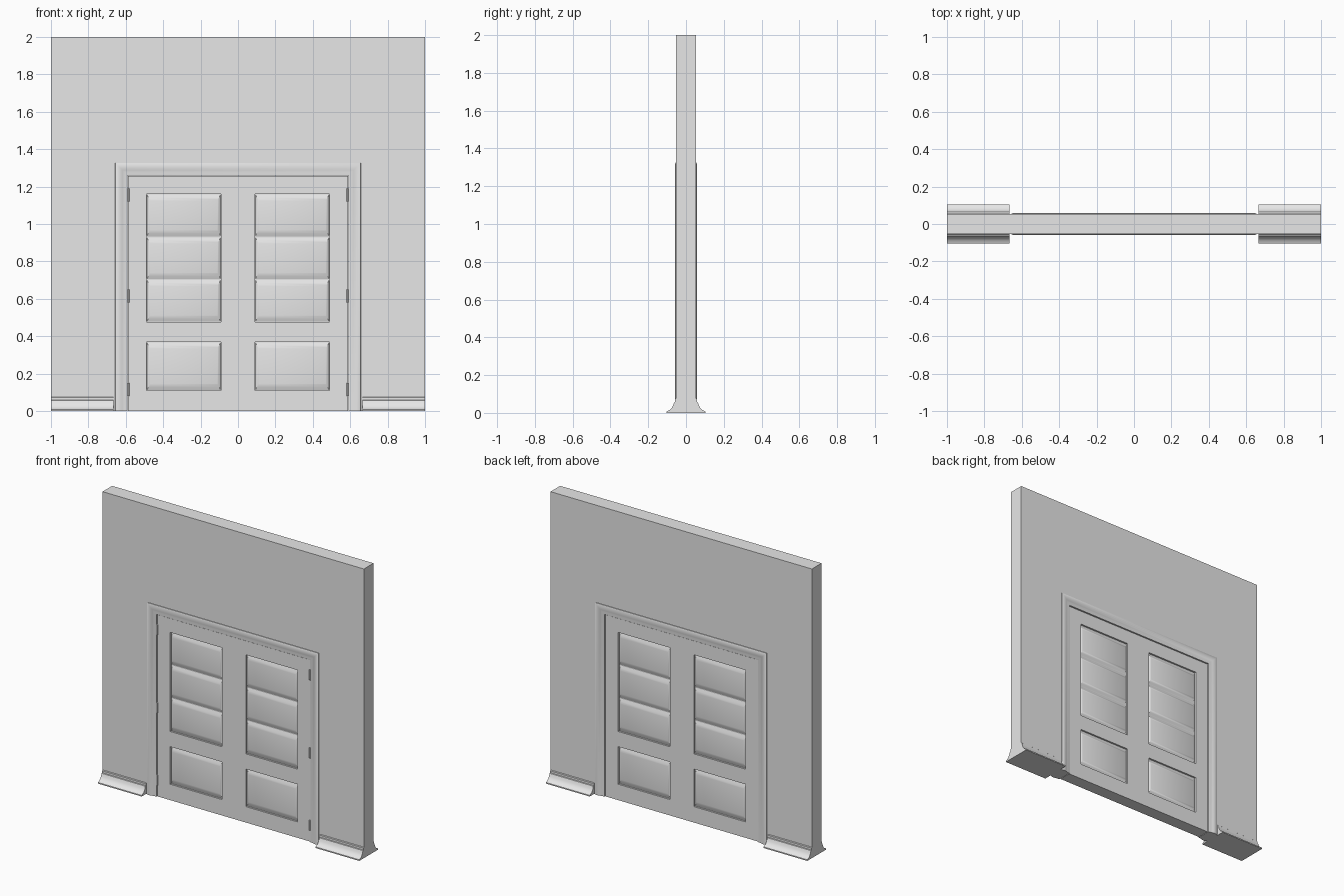
import bpy
import bmesh
import math
from mathutils import Vector

if "Cube" in bpy.data.objects:
    bpy.data.objects.remove(bpy.data.objects["Cube"], do_unlink=True)

grey = bpy.data.materials.new("plain_grey")
grey.use_nodes = True
grey.diffuse_color = (0.8, 0.8, 0.8, 1)
grey.node_tree.nodes["Principled BSDF"].inputs["Base Color"].default_value = (0.8, 0.8, 0.8, 1)

WALL = 0.0525             # half thickness of the wall
DOOR = 0.044              # half thickness of the door
RECESS = 0.032            # half thickness inside the panels
OPEN_X, OPEN_Z = 0.59, 1.26


def finish(bm, name, smooth=True):
    bmesh.ops.recalc_face_normals(bm, faces=bm.faces)
    mesh = bpy.data.meshes.new(name)
    bm.to_mesh(mesh)
    bm.free()
    mesh.materials.append(grey)
    obj = bpy.data.objects.new(name, mesh)
    bpy.context.collection.objects.link(obj)
    if smooth:
        bpy.ops.object.select_all(action='DESELECT')
        obj.select_set(True)
        bpy.context.view_layer.objects.active = obj
        bpy.ops.object.shade_smooth_by_angle(angle=math.radians(30))
    return obj


def loft(name, rings, smooth=True):
    """Join closed rings of points into a capped solid."""
    bm = bmesh.new()
    loops = [[bm.verts.new(p) for p in ring] for ring in rings]
    n = len(loops[0])
    for a, b in zip(loops, loops[1:]):
        for i in range(n):
            j = (i + 1) % n
            bm.faces.new((a[i], a[j], b[j], b[i]))
    bm.faces.new(loops[0])
    bm.faces.new(loops[-1])
    return finish(bm, name, smooth)


# Wall: an arch-shaped outline extruded through its thickness
side, top = OPEN_X + 0.03, OPEN_Z + 0.03
outline = [(-1, 0), (-side, 0), (-side, top), (side, top), (side, 0), (1, 0), (1, 2), (-1, 2)]
loft("wall", [[(x, y, z) for x, z in outline] for y in (-WALL, WALL)], smooth=False)

# Door casing: a moulded profile (distance from opening, depth) swept with mitred corners
half = [(0, 0.050), (0.006, 0.052), (0.018, 0.0525), (0.028, 0.0545), (0.038, 0.058),
        (0.048, 0.059), (0.058, 0.058), (0.066, 0.055), (0.068, 0.050)]
profile = half + [(w, -y) for w, y in reversed(half)]
rings = []
for sx, corner in ((-1, 0), (-1, 1), (1, 1), (1, 0)):
    rings.append([(sx * (OPEN_X + w), y, corner * (OPEN_Z + w)) for w, y in profile])
loft("door_casing", rings)

# Skirting boards on both faces of the wall
half = [(0.103, 0), (0.103, 0.008), (0.090, 0.013), (0.078, 0.023), (0.069, 0.037),
        (0.063, 0.056), (0.058, 0.058), (0.058, 0.072), (0.053, 0.076)]
profile = half + [(-y, z) for y, z in reversed(half)]
for label, s in (("left", 1), ("right", -1)):
    loft(label + "_skirting", [[(s * x, y, z) for y, z in profile] for x in (0.665, 1)])

# Door slab: cut into a grid, then panel cells are pushed inwards on both faces
PANEL_X = (0.092, 0.488)
LOW, HIGH = (0.11, 0.37), (0.475, 1.16)
bm = bmesh.new()
bmesh.ops.create_cube(bm, size=1)
width, height = 2 * (OPEN_X - 0.003), OPEN_Z - 0.004
for v in bm.verts:
    v.co = Vector((v.co.x * width, v.co.y * 2 * DOOR, (v.co.z + 0.5) * height))
cuts = [((s * x, 0, 0), (1, 0, 0)) for x in PANEL_X for s in (-1, 1)]
cuts += [((0, 0, z), (0, 0, 1)) for z in LOW + HIGH]
for point, normal in cuts:
    bmesh.ops.bisect_plane(bm, geom=bm.verts[:] + bm.edges[:] + bm.faces[:],
                           plane_co=point, plane_no=normal)
cells = []
for f in bm.faces:
    c = f.calc_center_median()
    in_column = PANEL_X[0] < abs(c.x) < PANEL_X[1]
    in_row = any(a < c.z < b for a, b in (LOW, HIGH))
    if in_column and in_row and abs(c.y) > DOOR * 0.9:
        cells.append(f)
pushed = bmesh.ops.extrude_discrete_faces(bm, faces=cells)["faces"]
for f in pushed:
    for v in f.verts:
        v.co.y = math.copysign(RECESS, v.co.y)
bmesh.ops.remove_doubles(bm, verts=bm.verts, dist=1e-5)
finish(bm, "door", smooth=False)


# Raised panel fields with soft sloping borders, passing through the door
def raised_field(name, x0, x1, z0, z1):
    steps = [(0, RECESS - 0.001), (0.15, RECESS + 0.001), (0.5, 0.0365), (0.85, 0.041), (1, 0.042)]
    levels = [(t, -y) for t, y in reversed(steps)] + steps
    rings = []
    for t, y in levels:
        dx, dz = 0.018 * t, 0.036 * t
        rings.append([(x0 + dx, y, z0 + dz), (x1 - dx, y, z0 + dz),
                      (x1 - dx, y, z1 - dz), (x0 + dx, y, z1 - dz)])
    loft(name, rings)


third = (HIGH[1] - HIGH[0]) / 3
rows = [("lower", *LOW)]
for i, label in enumerate(("upper_bottom", "upper_middle", "upper_top")):
    rows.append((label, HIGH[0] + i * third, HIGH[0] + (i + 1) * third))
for label, s in (("left", 1), ("right", -1)):
    x0, x1 = sorted(s * x for x in PANEL_X)
    for row, z0, z1 in rows:
        raised_field(f"{label}_{row}_panel", x0, x1, z0, z1)

# Hinge barrels on the front
for label, s in (("left", 1), ("right", -1)):
    for place, z in (("top", 1.155), ("middle", 0.615), ("bottom", 0.115)):
        bm = bmesh.new()
        bmesh.ops.create_cone(bm, cap_ends=True, segments=12, radius1=0.006,
                              radius2=0.006, depth=0.07)
        bmesh.ops.translate(bm, vec=(s * (OPEN_X - 0.005), -DOOR - 0.003, z), verts=bm.verts)
        finish(bm, f"{label}_{place}_hinge")
